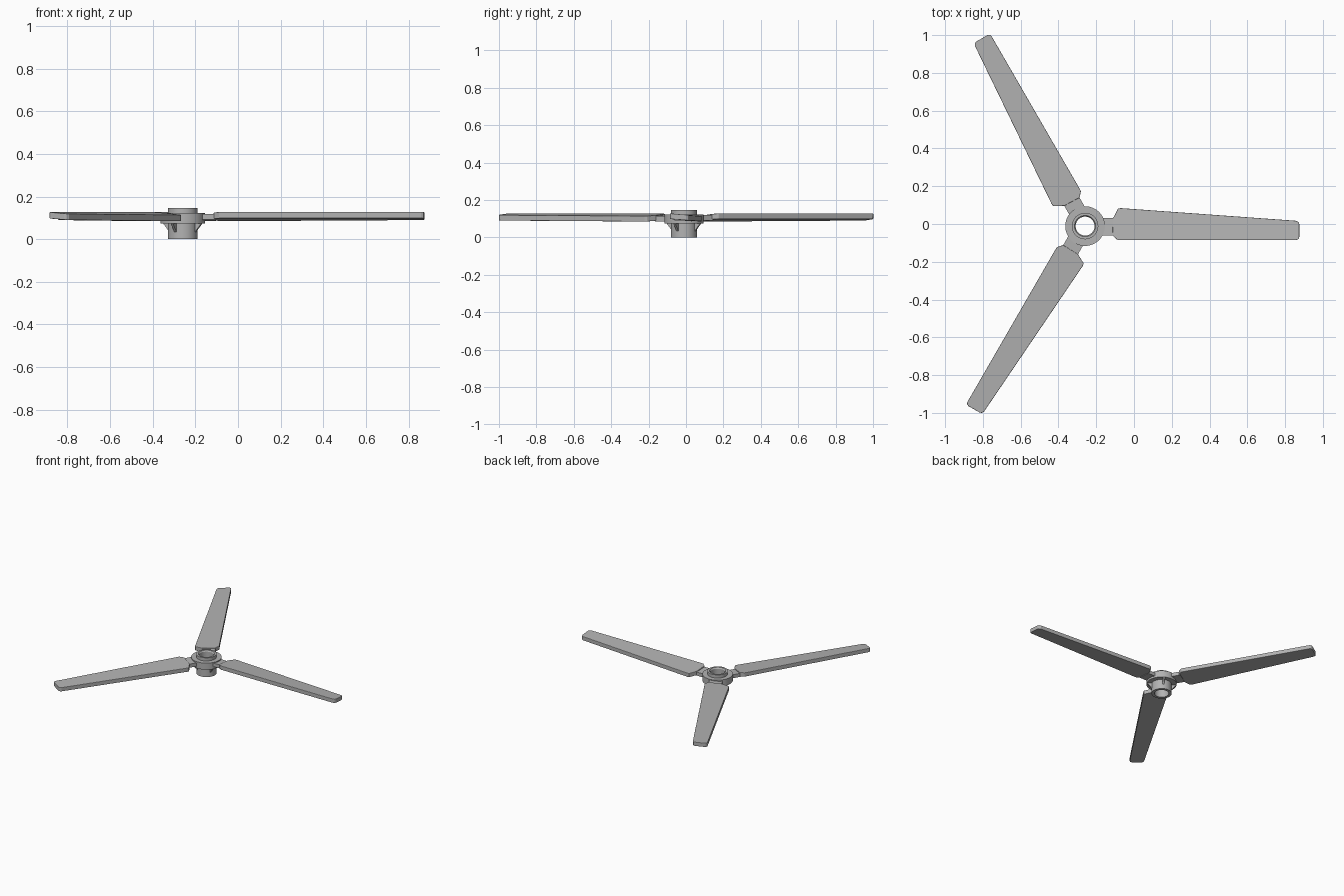
import bpy, bmesh, math
from mathutils import Matrix

if "Cube" in bpy.data.objects:
    bpy.data.objects.remove(bpy.data.objects["Cube"])

HUB = (-0.259, -0.011, 0)
grey = bpy.data.materials.new("grey_plastic")
grey.diffuse_color = (0.45, 0.45, 0.45, 1)
grey.use_nodes = True
grey.node_tree.nodes["Principled BSDF"].inputs["Base Color"].default_value = grey.diffuse_color


def finish(bm, name, angle=0, smooth=False, bevel=0):
    bmesh.ops.recalc_face_normals(bm, faces=bm.faces[:])
    me = bpy.data.meshes.new(name)
    bm.to_mesh(me)
    bm.free()
    me.materials.append(grey)
    ob = bpy.data.objects.new(name, me)
    bpy.context.collection.objects.link(ob)
    ob.matrix_world = Matrix.Translation(HUB) @ Matrix.Rotation(math.radians(angle), 4, 'Z')
    if bevel:
        mod = ob.modifiers.new("bevel", 'BEVEL')
        mod.width, mod.segments = bevel, 2
    if smooth:
        bpy.ops.object.select_all(action='DESELECT')
        ob.select_set(True)
        bpy.context.view_layer.objects.active = ob
        bpy.ops.object.shade_smooth_by_angle(angle=math.radians(30))
    return ob


def slab(name, outline, top, thick, angle, slope=0, bevel=0):
    """Extruded outline whose top falls along local y by the given slope."""
    bm = bmesh.new()
    hi = [bm.verts.new((x, y, top - slope * (y + 0.075))) for x, y in outline]
    lo = [bm.verts.new((v.co.x, v.co.y, v.co.z - thick)) for v in hi]
    n = len(hi)
    bm.faces.new(hi)
    bm.faces.new(lo[::-1])
    for i in range(n):
        j = (i + 1) % n
        bm.faces.new((hi[i], lo[i], lo[j], hi[j]))
    return finish(bm, name, angle, bevel=bevel)


# Hub: hollow lathe with lower sleeve, wide flange and top collar
profile = [(0.05, 0), (0.07, 0), (0.07, 0.073), (0.105, 0.073), (0.105, 0.123),
           (0.07, 0.123), (0.07, 0.147), (0.056, 0.147), (0.05, 0.138)]
bm = bmesh.new()
N = 48
rings = [[bm.verts.new((r * math.cos(2 * math.pi * k / N), r * math.sin(2 * math.pi * k / N), z))
          for k in range(N)] for r, z in profile]
for i, a in enumerate(rings):
    b = rings[(i + 1) % len(rings)]
    for k in range(N):
        m = (k + 1) % N
        bm.faces.new((a[k], a[m], b[m], b[k]))
finish(bm, "hub", smooth=True)

# Triangular gussets below the flange
for a in (60, 150, 240, 330):
    bm = bmesh.new()
    sides = [[bm.verts.new((x, y, z)) for x, z in ((0.066, 0.03), (0.103, 0.074), (0.066, 0.074))]
             for y in (-0.006, 0.006)]
    bm.faces.new(sides[0])
    bm.faces.new(sides[1])
    for i in range(3):
        j = (i + 1) % 3
        bm.faces.new((sides[0][i], sides[0][j], sides[1][j], sides[1][i]))
    finish(bm, "gusset", a)

# Three pitched blades with their necks
blade = [(0.145, -0.05), (0.172, -0.074), (1.118, -0.074), (1.129, -0.07), (1.134, -0.058),
         (1.134, 0.01), (1.13, 0.021), (1.118, 0.028), (0.19, 0.095), (0.175, 0.093), (0.148, 0.042)]
neck = [(0.09, -0.05), (0.155, -0.05), (0.155, 0.042), (0.09, 0.042)]
for a in (0, 120, 240):
    slab("blade", blade, 0.128, 0.03, a, slope=0.08, bevel=0.003)
    slab("blade_neck", neck, 0.12, 0.027, a, slope=0.06)
